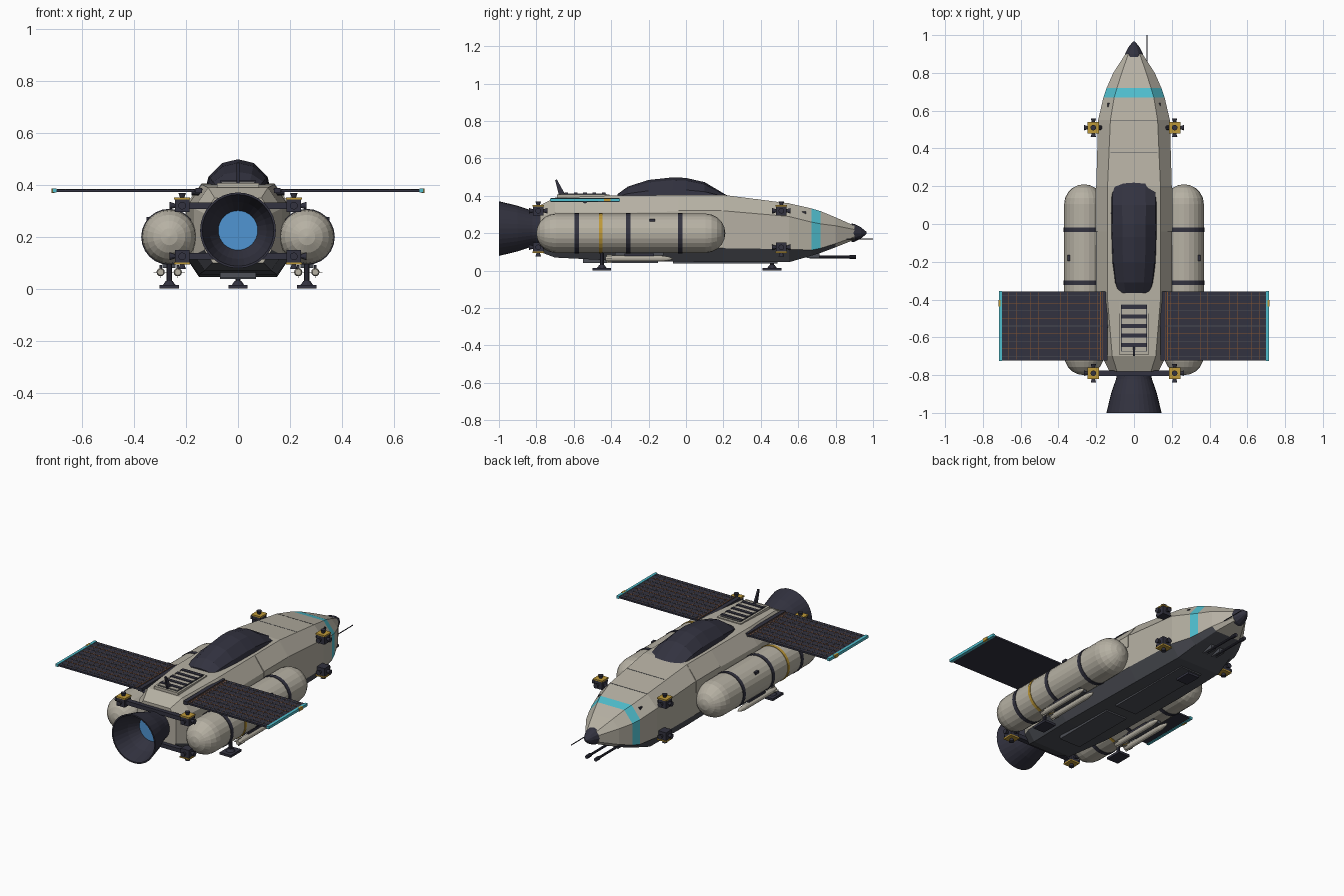
import bpy, bmesh, math
from mathutils import Vector

cube = bpy.data.objects.get("Cube")
if cube:
    bpy.data.objects.remove(cube, do_unlink=True)


def material(name, r, g, b):
    m = bpy.data.materials.new(name)
    m.use_nodes = True
    m.diffuse_color = (r, g, b, 1)
    m.node_tree.nodes["Principled BSDF"].inputs["Base Color"].default_value = (r, g, b, 1)
    m.node_tree.nodes["Principled BSDF"].inputs["Roughness"].default_value = 0.7
    return m


HULL = material("warm grey hull", .47, .44, .37)
BELLY = material("dark grey belly", .075, .08, .095)
NAVY = material("navy black", .032, .032, .05)
CYAN = material("cyan trim", .08, .52, .62)
BLUE = material("blue glow", .08, .3, .65)
GOLD = material("gold", .52, .32, .04)
COPPER = material("copper", .24, .09, .03)


def finish(name, bm, mats):
    bmesh.ops.recalc_face_normals(bm, faces=bm.faces)
    me = bpy.data.meshes.new(name)
    bm.to_mesh(me)
    bm.free()
    for m in mats:
        me.materials.append(m)
    ob = bpy.data.objects.new(name, me)
    bpy.context.collection.objects.link(ob)
    return ob


def loft(name, rings, mats, caps=True, rule=None):
    """Skin a list of closed rings; rule(station, side) picks a material."""
    bm = bmesh.new()
    loops = [[bm.verts.new(p) for p in ring] for ring in rings]
    n = len(loops[0])
    for i in range(len(loops) - 1):
        for j in range(n):
            k = (j + 1) % n
            f = bm.faces.new((loops[i][j], loops[i][k], loops[i + 1][k], loops[i + 1][j]))
            if rule:
                f.material_index = rule(i, j)
    if caps:
        bm.faces.new(loops[0])
        bm.faces.new(loops[-1])
    return finish(name, bm, mats)


def lathe(name, x, z, profile, mat, sides=24, caps=True):
    """Turn a (y, radius) profile about a lengthwise axis."""
    angles = [2 * math.pi * k / sides for k in range(sides)]
    rings = [[(x + r * math.cos(a), y, z + r * math.sin(a)) for a in angles] for y, r in profile]
    return loft(name, rings, [mat], caps)


def box(name, centre, size, mat):
    bm = bmesh.new()
    bmesh.ops.create_cube(bm, size=1)
    bmesh.ops.scale(bm, vec=size, verts=bm.verts)
    bmesh.ops.translate(bm, vec=centre, verts=bm.verts)
    return finish(name, bm, [mat])


def rod(name, a, b, r1, r2, mat, sides=10):
    a, b = Vector(a), Vector(b)
    bm = bmesh.new()
    bmesh.ops.create_cone(bm, cap_ends=True, segments=sides, radius1=r1, radius2=r2, depth=(b - a).length)
    turn = (b - a).to_track_quat("Z", "Y").to_matrix()
    bmesh.ops.rotate(bm, matrix=turn, verts=bm.verts)
    bmesh.ops.translate(bm, vec=(a + b) / 2, verts=bm.verts)
    return finish(name, bm, [mat])


# Hull: octagonal sections, each y, half width, roof half width, four heights
stations = [
    (-.78, .13, .09, .10, .15, .29, .35), (-.70, .17, .115, .07, .13, .31, .39),
    (-.40, .20, .14, .055, .12, .31, .402), (.20, .20, .14, .045, .12, .32, .405),
    (.55, .19, .125, .045, .115, .29, .36), (.67, .162, .105, .08, .11, .26, .333),
    (.72, .145, .09, .095, .12, .25, .318), (.80, .11, .065, .125, .145, .24, .285),
    (.90, .045, .03, .165, .18, .22, .24)]


def section(y, w, t, z0, z1, z2, z3):
    b = w * .75
    return [(b, y, z0), (w, y, z1), (w, y, z2), (t, y, z3),
            (-t, y, z3), (-w, y, z2), (-w, y, z1), (-b, y, z0)]


def hull_colour(station, side):
    if side in (0, 6, 7) and station < 7:
        return 1
    return 2 if station == 5 else 0


loft("hull", [section(*s) for s in stations], [HULL, BELLY, CYAN], rule=hull_colour)
lathe("nose_cap", 0, .202, [(.885, .05), (.90, .048), (.935, .03), (.965, .006)], NAVY, 12)
rod("nose_probe", (.07, .80, .17), (.07, 1, .17), .003, .003, NAVY, 6)
box("belly_keel", (0, .21, .05), (.14, .56, .025), BELLY)
box("belly_hatch", (0, -.35, .052), (.14, .40, .02), BELLY)
for y in (.38, .55):
    z = .405 - .1286 * (y - .2)
    box("roof_seam", (0, y, z), (.25, .003, .002), BELLY)

# Canopy: arched sections, each y, half width, top height
arch = [(1, 0), (.92, .42), (.5, .87), (0, 1), (-.5, .87), (-.92, .42), (-1, 0)]
canopy = [(-.365, .09, .41), (-.31, .105, .45), (-.2, .118, .485), (-.07, .122, .499),
          (0, .124, .496), (.1, .125, .473), (.22, .12, .402)]
loft("canopy", [[(w * u, y, .385 + (top - .385) * v) for u, v in arch] for y, w, top in canopy], [NAVY])

# Main engine
lathe("engine_bell", 0, .225, [(-.77, .085), (-.82, .095), (-.90, .122), (-1, .146),
                               (-1, .138), (-.90, .11), (-.83, .074)], NAVY, 32, False)
lathe("engine_glow", 0, .225, [(-.835, .076), (-.825, .076)], BLUE, 32)

# Radiator on the rear roof
box("radiator_base", (0, -.55, .392), (.16, .28, .03), HULL)
box("radiator_bed", (0, -.55, .408), (.135, .25, .004), BELLY)
box("radiator_panel", (0, -.55, .41), (.128, .243, .006), HULL)
for k in range(5):
    box("radiator_slat", (0, -.44 - .05 * k, .413), (.14, .02, .008), NAVY)
fin = [(-.645, .405), (-.68, .405), (-.70, .485), (-.69, .487)]
loft("tail_antenna", [[(x, y, z) for y, z in fin] for x in (-.005, .005)], [NAVY])

# Front landing foot
def foot(x, y, top):
    rod("foot_strut", (x, y, .012), (x, y, top), .011, .011, NAVY)
    rod("foot_ankle", (x, y, .015), (x, y, .03), .025, .014, NAVY)
    box("foot_pad", (x, y, .008), (.075, .10, .014), NAVY)


foot(0, .46, .06)

# Steering thruster pod with five nozzles and a gold cover
def thruster_pod(s, y, z, up):
    x = s * .215
    box("thruster_pod", (x, y, z), (.055, .055, .05), NAVY)
    box("pod_cover", (x, y, z + up * .027), (.062, .062, .008), GOLD)
    for dx, dy, dz in ((s, 0, 0), (0, 1, 0), (0, -1, 0), (0, 0, up)):
        d = Vector((dx, dy, dz))
        c = Vector((x, y, z))
        rod("thruster_nozzle", c + d * .024, c + d * .049, .007, .015, NAVY)


for z, up in ((.32, 1), (.125, -1)):
    box("rear_thruster_bar", (0, -.79, z), (.40, .03, .024), NAVY)
    for s in (-1, 1):
        thruster_pod(s, -.79, z, up)
        thruster_pod(s, .51, z, up)
        rod("front_pod_strut", (s * .15, .51, z - up * .02), (s * .2, .51, z), .012, .012, NAVY)

for s in (-1, 1):
    # Side tank with domed ends and straps
    tx, tz, tr = s * .265, .2, .105
    steps = [math.radians(a) for a in (2, 18, 36, 54, 72, 90)]
    dome = [(-.695 - tr * math.cos(a), tr * math.sin(a)) for a in steps]
    nose = [(.105 + tr * math.cos(a), tr * math.sin(a)) for a in reversed(steps)]
    lathe("side_tank", tx, tz, dome + nose, HULL)
    for y, mat in ((-.585, NAVY), (-.455, GOLD), (-.31, NAVY), (-.03, NAVY)):
        h = .009 if mat is GOLD else .012
        lathe("tank_strap", tx, tz, [(y - h, tr + .003), (y + h, tr + .003)], mat)
    box("tank_valve", (s * .345, -.18, .27), (.014, .03, .014), NAVY)
    for y in (-.5, 0):
        box("tank_mount", (s * .18, y, .2), (.06, .06, .08), BELLY)
    foot(s * .265, -.45, .11)

    # Stores carried beneath the tank
    box("store_rack", (tx, -.25, .09), (.05, .26, .02), BELLY)
    for dx in (-.033, .033):
        x = tx + dx
        lathe("store_body", x, .064, [(-.43, .012), (-.41, .016), (-.13, .016), (-.09, .010), (-.07, .002)], HULL, 12)
        box("store_pylon", (x, -.25, .082), (.01, .16, .02), NAVY)
        box("store_fin", (x, -.41, .064), (.054, .03, .003), HULL)
        box("store_fin", (x, -.41, .064), (.003, .03, .044), HULL)

    # Solar wing with copper grid and cyan tip
    box("solar_wing", (s * .435, -.54, .378), (.54, .365, .01), NAVY)
    box("wing_tip", (s * .707, -.54, .378), (.016, .372, .016), CYAN)
    box("wing_hinge", (s * .152, -.54, .378), (.025, .365, .02), NAVY)
    rod("wing_spar", (s * .10, -.54, .372), (s * .18, -.54, .372), .012, .012, NAVY)
    for k in range(9):
        mat = COPPER if k % 2 else BELLY
        box("wing_row_line", (s * .435, -.70 + .04 * k, .3835), (.525, .003, .002), mat)
    for k in range(14):
        box("wing_cell_line", (s * (.195 + .039 * k), -.54, .3832), (.0015, .355, .001), COPPER)
    for x in (.165, .178):
        box("wing_root_line", (s * x, -.54, .3835), (.004, .36, .002), COPPER)
    box("wing_lamp", (s * .712, -.42, .378), (.012, .035, .018), GOLD)

    # Nose guns and hull details
    rod("gun_barrel", (s * .03, .66, .073), (s * .03, .89, .073), .007, .007, NAVY)
    rod("gun_muzzle", (s * .03, .875, .073), (s * .03, .91, .073), .011, .011, NAVY)
    box("gun_mount", (s * .03, .68, .083), (.03, .07, .03), BELLY)
    box("nose_sensor", (s * .135, .63, .305), (.012, .022, .02), NAVY)
    plate = [(.142, .403), (.203, .322), (.203, .25), (.14, .25)]
    loft("shoulder_plate", [[(s * x, y, z) for x, z in plate] for y in (-.04, .19)], [HULL])
